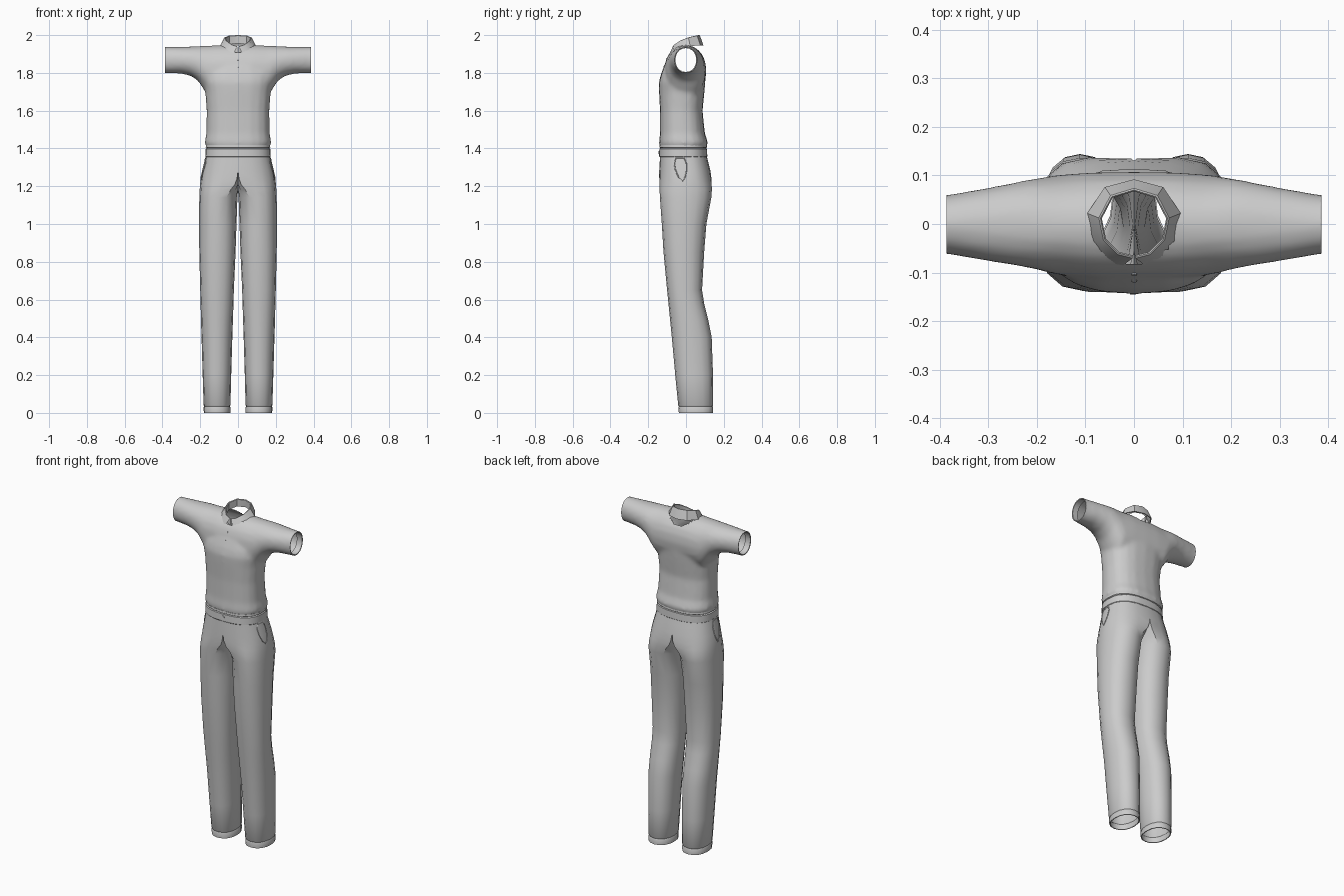
import bpy, bmesh, math
from mathutils import Vector

if "Cube" in bpy.data.objects:
    bpy.data.objects.remove(bpy.data.objects["Cube"])


def power(v, n):
    return math.copysign(abs(v) ** (2 / n), v)


def oval(u0, u1, v0, v1, n=2.5, sides=20):
    """Rounded-box section between two limits on each axis."""
    out = []
    for i in range(sides):
        a = 2 * math.pi * i / sides
        out.append(((u0 + u1) / 2 + (u1 - u0) / 2 * power(math.cos(a), n),
                    (v0 + v1) / 2 + (v1 - v0) / 2 * power(math.sin(a), n)))
    return out


def add_loft(bm, rings, cap=False, loop=True):
    rows = [[bm.verts.new(p) for p in r] for r in rings]
    for a, b in zip(rows, rows[1:]):
        n = len(a)
        for i in range(n if loop else n - 1):
            j = (i + 1) % n
            bm.faces.new((a[i], a[j], b[j], b[i]))
    if cap:
        bm.faces.new(rows[0])
        bm.faces.new(rows[-1])


def finish(name, bm):
    bmesh.ops.recalc_face_normals(bm, faces=bm.faces)
    mesh = bpy.data.meshes.new(name)
    bm.to_mesh(mesh)
    bm.free()
    obj = bpy.data.objects.new(name, mesh)
    bpy.context.collection.objects.link(obj)
    return obj


def apply_mod(obj, kind, **props):
    m = obj.modifiers.new(kind, kind)
    for k, v in props.items():
        setattr(m, k, v)
    bpy.context.view_layer.objects.active = obj
    bpy.ops.object.modifier_apply(modifier=m.name)


# Shirt: torso and sleeve bar fused into one skin, then opened at the ends
bm = bmesh.new()
torso = [(1.36, .158, -.132, .100), (1.40, .164, -.136, .106), (1.43, .177, -.143, .117),
         (1.48, .168, -.138, .100), (1.60, .166, -.138, .088), (1.70, .174, -.143, .098),
         (1.75, .185, -.144, .102), (1.79, .190, -.134, .104), (1.84, .160, -.115, .102),
         (1.88, .100, -.085, .080)]
add_loft(bm, [[(x, y, z) for x, y in oval(-w, w, f, b)] for z, w, f, b in torso], cap=True)
half = [(.43, -.061, .059, 1.800, 1.937), (.385, -.062, .060, 1.799, 1.937),
        (.30, -.077, .075, 1.796, 1.938), (.25, -.085, .085, 1.784, 1.940),
        (.21, -.092, .093, 1.757, 1.942), (.18, -.100, .098, 1.71, 1.944),
        (.15, -.106, .102, 1.67, 1.945), (.08, -.113, .107, 1.67, 1.948)]
stations = half + [(0, -.115, .108, 1.67, 1.95)] + [(-h[0], *h[1:]) for h in half[::-1]]
add_loft(bm, [[(x, y, z) for y, z in oval(f, b, lo, hi, 2.1)]
              for x, f, b, lo, hi in stations], cap=True)
shirt = finish("shirt", bm)
apply_mod(shirt, 'REMESH', mode='VOXEL', voxel_size=.011)
apply_mod(shirt, 'SMOOTH', factor=.5, iterations=8)
bm = bmesh.new()
bm.from_mesh(shirt.data)
for co, no in (((.385, 0, 0), (1, 0, 0)), ((-.385, 0, 0), (-1, 0, 0)), ((0, 0, 1.4), (0, 0, -1))):
    bmesh.ops.bisect_plane(bm, geom=bm.verts[:] + bm.edges[:] + bm.faces[:],
                           plane_co=co, plane_no=no, clear_outer=True)
neck = [v for v in bm.verts if v.co.z > 1.85 and math.hypot(v.co.x, v.co.y) < .078]
bmesh.ops.delete(bm, geom=neck, context='VERTS')
bm.to_mesh(shirt.data)
bm.free()

# Turned-in sleeve hems
for s, side in ((1, "left"), (-1, "right")):
    bm = bmesh.new()
    add_loft(bm, [[(s * x, y, z) for y, z in oval(-.062 + d, .06 - d, 1.799 + d, 1.937 - d, 2.1)]
                  for x, d in ((.383, 0), (.386, .001), (.385, .006), (.35, .006))])
    finish(side + "_sleeve_hem", bm)

# Folded collar: inner stand, top fold and pointed outer leaf
fold = [(.003, -.067, 1.940), (.032, -.060, 1.950), (.060, -.032, 1.970),
        (.069, .012, 1.988), (.046, .056, 1.998), (0, .070, 2.0)]
edge = [(.040, -.099, 1.873), (.072, -.076, 1.897), (.094, -.036, 1.925),
        (.096, .022, 1.942), (.060, .076, 1.946), (0, .092, 1.946)]


def both_sides(pts):
    return pts + [(-x, y, z) for x, y, z in pts[-2::-1]]


bm = bmesh.new()
stand = [(x * .98, y * .98, z - .045) for x, y, z in fold]
inner = [(x * .96, y * .96, z - .003) for x, y, z in fold]
crest = [(x * 1.05, y * 1.05, z - .001) for x, y, z in fold]
under = [(x * .94, y * .94, z) for x, y, z in edge]
add_loft(bm, [both_sides(r) for r in (stand, inner, fold, crest, edge, under)], loop=False)
finish("collar", bm)

# Waistband with a narrow upper roll
bm = bmesh.new()
band = [(1.357, .004), (1.355, -.002), (1.358, -.005), (1.398, -.003), (1.402, .003),
        (1.406, -.003), (1.417, -.002), (1.421, .006), (1.36, .010)]
add_loft(bm, [[(x, y, z) for x, y in oval(-.168 + d, .168 - d, -.138 + d, .108 - d, 2.5, 32)]
              for z, d in band])
waistband = finish("waistband", bm)

# Trousers: one half lofted from hip section to leg section, then mirrored
legs = [  # z, inner x, outer x, front y, back y, blend from hip to leg
    (1.37, -.03, .168, -.137, .108, 0), (1.33, -.03, .177, -.139, .117, 0),
    (1.28, -.03, .189, -.142, .130, 0), (1.24, -.03, .197, -.143, .136, .15),
    (1.21, -.03, .201, -.143, .139, .45), (1.18, -.012, .203, -.141, .138, .8),
    (1.14, .003, .205, -.138, .134, 1), (1.0, .008, .206, -.128, .108, 1),
    (.85, .013, .205, -.119, .096, 1), (.65, .022, .200, -.100, .085, 1),
    (.58, .024, .198, -.093, .096, 1), (.49, .027, .196, -.084, .118, 1),
    (.40, .030, .193, -.075, .136, 1), (.20, .036, .187, -.057, .143, 1),
    (.04, .040, .182, -.041, .144, 1), (.035, .043, .179, -.038, .141, 1),
    (.03, .040, .182, -.040, .144, 1), (0, .040, .181, -.038, .143, 1),
    (0, .045, .176, -.033, .138, 1), (.03, .045, .176, -.034, .138, 1)]
rings = []
for z, x0, x1, f, b, t in legs:
    ring = []
    for i in range(16):
        a = math.radians(-112.5 + 22.5 * i)
        lx = (x0 + x1) / 2 + (x1 - x0) / 2 * power(math.cos(a), 2.25)
        ly = power(math.sin(a), 2.25)
        if i <= 10:
            h = math.radians(-90 + 18 * i)
            hx, hy = x1 * power(max(math.cos(h), 0), 2.5), power(math.sin(h), 2.5)
        else:
            hx, hy = 0, 1 - (i - 10) / 3
        y = hy + (ly - hy) * t
        x = max(0, hx + (lx - hx) * t)
        ring.append((x if x > 1e-4 else 0, (f + b) / 2 + (b - f) / 2 * y, z))
    rings.append(ring)
bm = bmesh.new()
add_loft(bm, rings)
inside = [f for f in bm.faces if all(v.co.x < 1e-4 for v in f.verts)]
bmesh.ops.delete(bm, geom=inside, context='FACES')
trousers = finish("trousers", bm)
apply_mod(trousers, 'MIRROR', merge_threshold=.001)
bm = bmesh.new()
bm.from_mesh(trousers.data)
bmesh.ops.recalc_face_normals(bm, faces=bm.faces)
bm.to_mesh(trousers.data)
bm.free()
bpy.context.view_layer.update()

# Curved pocket openings laid on the hips
outline = [(-.055, 1.346), (-.008, 1.346), (.002, 1.32), (.002, 1.28), (-.006, 1.245),
           (-.018, 1.228), (-.040, 1.250), (-.056, 1.285), (-.062, 1.32)]
for s, side in ((1, "left"), (-1, "right")):
    curve = bpy.data.curves.new(side + "_pocket", 'CURVE')
    curve.dimensions = '3D'
    curve.bevel_depth, curve.bevel_resolution = .003, 1
    sp = curve.splines.new('POLY')
    sp.points.add(len(outline) - 1)
    sp.use_cyclic_u = True
    for p, (y, z) in zip(sp.points, outline):
        hit = trousers.ray_cast(Vector((s, y, z)), Vector((-s, 0, 0)))[1]
        p.co = (hit.x, hit.y, hit.z, 1)
    bpy.context.collection.objects.link(bpy.data.objects.new(side + "_pocket", curve))

# Buttons down the neck and on the waistband
for name, target, z, r in (("collar_button", shirt, 1.872, .006), ("chest_button", shirt, 1.835, .006),
                           ("waist_button", waistband, 1.38, .009)):
    ok, loc, nor, _ = target.ray_cast(Vector((0.0005, -1, z)), Vector((0, 1, 0)))
    bpy.ops.mesh.primitive_cylinder_add(vertices=12, radius=r, depth=.005, location=loc)
    button = bpy.context.object
    button.name = name
    button.rotation_euler = nor.to_track_quat('Z', 'Y').to_euler()

# Smooth shading with crisp folds
bpy.ops.object.select_all(action='DESELECT')
for obj in bpy.data.objects:
    if obj.type == 'MESH':
        obj.select_set(True)
        bpy.context.view_layer.objects.active = obj
bpy.ops.object.shade_smooth_by_angle(angle=math.radians(35))
